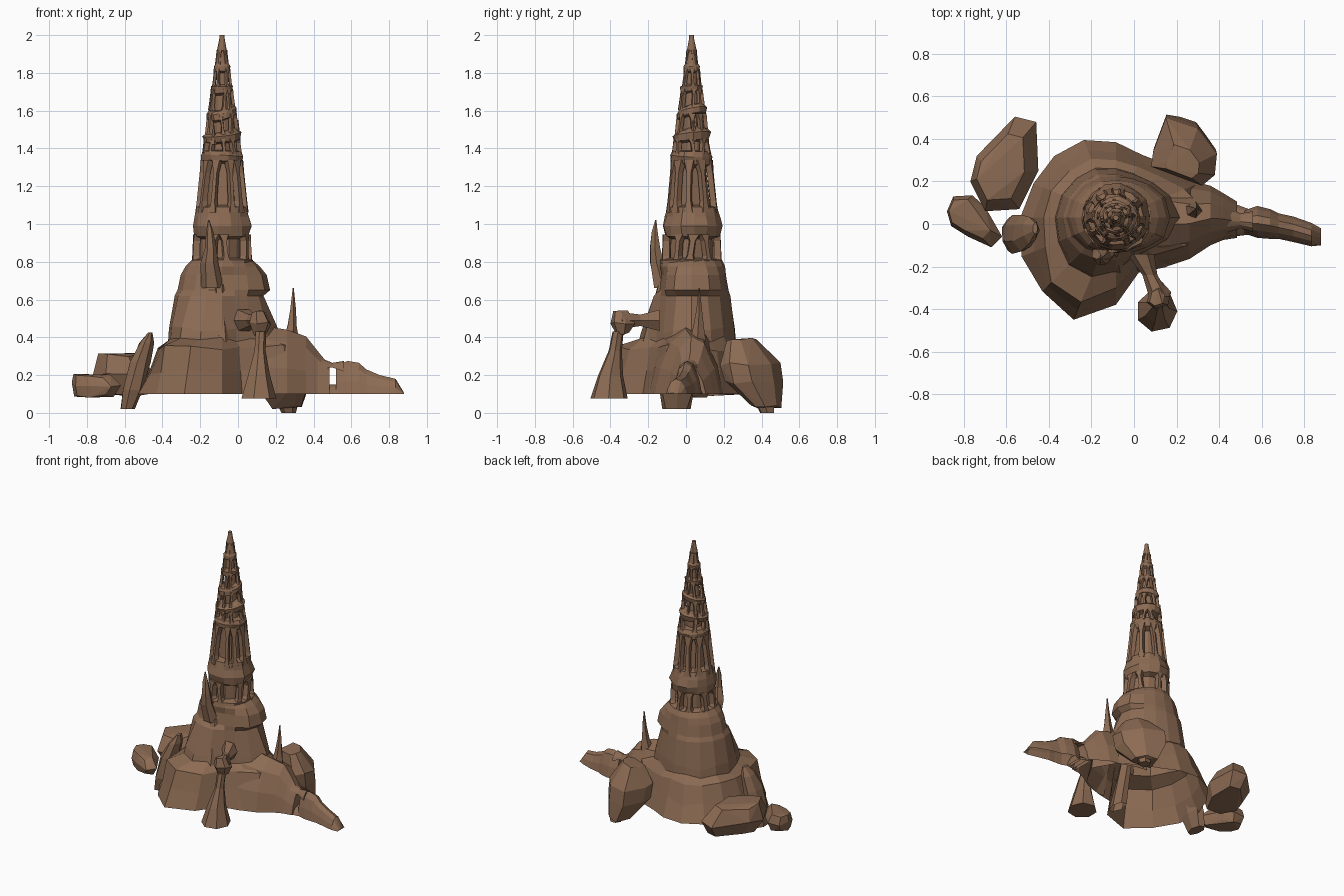
import bpy, bmesh, math, random
from mathutils import Vector

random.seed(7)
rock = bpy.data.materials.new("brown rock")
rock.diffuse_color = (0.262, 0.147, 0.087, 1)
AX, AY = -0.085, 0.03          # tower axis


def finish(name, bm):
    bmesh.ops.recalc_face_normals(bm, faces=bm.faces)
    # the mountain is an open shell underneath
    flat = [f for f in bm.faces if all(abs(v.co.z - .1) < 1e-4 for v in f.verts)]
    bmesh.ops.delete(bm, geom=flat, context='FACES_ONLY')
    me = bpy.data.meshes.new(name)
    bm.to_mesh(me)
    bm.free()
    me.materials.append(rock)
    ob = bpy.data.objects.new(name, me)
    bpy.context.collection.objects.link(ob)
    return ob


def add_loft(bm, rings, start_cap=True):
    vs = [[bm.verts.new(p) for p in r] for r in rings]
    n = len(rings[0])
    for a, b in zip(vs, vs[1:]):
        for i in range(n):
            j = (i + 1) % n
            bm.faces.new((a[i], a[j], b[j], b[i]))
    if start_cap:
        bm.faces.new(vs[0])
    bm.faces.new(vs[-1])


def loft(name, rings, start_cap=True):
    bm = bmesh.new()
    add_loft(bm, rings, start_cap)
    return finish(name, bm)


def ring(x, y, z, rx, ry, n=7, jit=0.0, phase=0.0):
    out = []
    for i in range(n):
        a = 2 * math.pi * i / n + phase
        k = 1 + random.uniform(-jit, jit)
        out.append((x + rx * k * math.cos(a), y + ry * k * math.sin(a), z))
    return out


def tube(name, secs, n=7, jit=0.12):
    return loft(name, [ring(*s, n=n, jit=jit) for s in secs])


def boulder(name, outline, levels):
    # convex chunk: plan outline repeated at levels (z, scale, shift x, shift y)
    cx = sum(p[0] for p in outline) / len(outline)
    cy = sum(p[1] for p in outline) / len(outline)
    bm = bmesh.new()
    for z, s, dx, dy in levels:
        for x, y in outline:
            bm.verts.new((cx + (x - cx) * s + dx, cy + (y - cy) * s + dy, z + random.uniform(-.012, .012)))
    r = bmesh.ops.convex_hull(bm, input=bm.verts)
    bmesh.ops.delete(bm, geom=[g for g in set(r["geom_interior"] + r["geom_unused"])
                               if isinstance(g, bmesh.types.BMVert)], context='VERTS')
    return finish(name, bm)


# mountain base: 16 radii around the axis every 22.5 degrees, per height
foot = (.48, .42, .35, .32, .355, .395, .41, .42, .45, .48, .49, .52, .41, .28, .33, .42)
shelf = (.45, .35, .28, .26, .27, .30, .31, .33, .34, .36, .43, .43, .33, .24, .25, .35)
waist = (.22, .22, .21, .20, .205, .22, .23, .24, .25, .25, .235, .215, .20, .18, .19, .21)


def scaled(rad, s):
    return tuple(r * s for r in rad)


def mix(a, b, f):
    return tuple(p + (q - p) * f for p, q in zip(a, b))


ledge = (.255, .25, .22, .2, .195, .205, .215, .225, .235, .225, .205, .185, .17, .17, .2, .245)
levels = [(.10, foot), (.22, mix(foot, shelf, .55)), (.345, shelf), (.385, mix(shelf, waist, .6)),
          (.44, mix(shelf, waist, .66)), (.62, waist), (.65, ledge), (.73, scaled(ledge, .93)),
          (.775, mix(ledge, (.165,) * 16, .6)), (.81, (.16,) * 16)]
base = []
for z, rad in levels:
    j = .02 if .2 < z < .6 else 0
    base.append([(AX + r * math.cos(i * math.pi / 8), AY + r * math.sin(i * math.pi / 8),
                  z + random.uniform(-j, j)) for i, r in enumerate(rad)])
loft("mountain_base", base)


# side ridge running out to the right, broken by a small arch
def ridge(name, secs, start_cap=True):
    rings = []
    for x, yc, w, z0, z1 in secs:
        h = z1 - z0
        prof = [(-1, 0), (-.85, .4), (-.55, .8), (-.1, 1), (.4, .88), (.8, .45), (1, 0)]
        rings.append([(x, yc + w * a, z0 + h * b) for a, b in prof])
    return loft(name, rings, start_cap)


ridge("ridge_shoulder", [(.09, .02, .225, .1, .47), (.17, .02, .215, .1, .455), (.26, .02, .185, .1, .44),
                         (.36, .04, .14, .1, .405), (.42, .035, .11, .1, .33), (.485, .02, .085, .1, .25)], False)
ridge("ridge_tail", [(.52, .01, .055, .1, .25), (.58, .01, .075, .1, .275), (.64, .0, .07, .1, .265),
                     (.68, -.01, .06, .1, .23), (.75, -.025, .06, .1, .20), (.835, -.05, .055, .1, .18),
                     (.88, -.06, .04, .1, .105)])
ridge("arch_top", [(.44, .02, .06, .235, .29), (.5, .015, .035, .24, .265), (.56, .01, .05, .22, .275)])
ridge("arch_floor", [(.46, .02, .08, .1, .15), (.54, .01, .06, .1, .15)])

# tower core: (z, radius); recessed stretches sit behind the columns
core = [(.79, .16), (.81, .16), (.82, .115), (.92, .11), (.935, .145), (.99, .158), (1.04, .145),
        (1.09, .133), (1.10, .08), (1.31, .07), (1.325, .105), (1.36, .113), (1.385, .10), (1.39, .06),
        (1.43, .06), (1.44, .093), (1.475, .1), (1.49, .085), (1.50, .05), (1.56, .05), (1.57, .075),
        (1.60, .08), (1.615, .068), (1.62, .042), (1.69, .037), (1.70, .056), (1.73, .06), (1.74, .03),
        (1.80, .028), (1.81, .042), (1.835, .044), (1.85, .034), (1.91, .024), (1.925, .025),
        (1.98, .014), (2.0, .013)]
rings = []
for k, (z, r) in enumerate(core):
    tilt = .016 * math.sin(z * 9) if 1.3 < z < 1.8 else 0
    rg = ring(AX, AY, z, r, r, n=14, jit=.06, phase=.1)
    rings.append([(x, y, pz + tilt * (x - AX + y - AY) / max(r, .01)) for x, y, pz in rg])
loft("tower_core", rings)


# flared columns in every tier: z0, z1, radius low, radius high, count, thickness
def columns(name, z0, z1, r0, r1, n, t):
    bm = bmesh.new()
    for i in range(n):
        a = 2 * math.pi * (i + random.uniform(-.22, .22)) / n
        lean = random.uniform(-.18, .18)
        fat = random.uniform(.8, 1.35)
        secs = []
        for f, w in ((0, 1.8), (.22, .95), (.75, .9), (1, 2)):
            r = r0 + (r1 - r0) * f - t * .8
            ang = a + lean * f
            c, s = math.cos(ang), math.sin(ang)
            x, y, z = AX + r * c, AY + r * s, z0 + (z1 - z0) * f
            secs.append([(x + c * t * u - s * t * w * fat * v, y + s * t * u + c * t * w * fat * v, z)
                         for u, v in ((.9, -.6), (.9, .6), (-.8, .8), (-.8, -.8))])
        add_loft(bm, secs)
    finish(name, bm)


columns("lower_arcade", .80, .945, .157, .15, 9, .021)
columns("tall_columns", 1.06, 1.34, .138, .108, 10, .018)
columns("middle_columns", 1.37, 1.45, .104, .094, 9, .014)
columns("upper_columns", 1.475, 1.585, .088, .077, 8, .012)
columns("high_columns", 1.60, 1.715, .072, .057, 8, .010)
columns("top_columns", 1.725, 1.82, .053, .043, 7, .008)
columns("tip_columns", 1.83, 1.92, .038, .027, 6, .006)

# pointed rock needles
tube("ridge_needle", [(.275, .06, .38, .05, .045), (.285, .065, .46, .028, .028),
                      (.29, .07, .55, .015, .015), (.292, .07, .66, .003, .003)], n=5)
tube("front_needle", [(-.14, -.12, .66, .06, .05), (-.15, -.155, .79, .045, .04), (-.145, -.165, .87, .03, .03),
                      (-.15, -.165, .96, .02, .018), (-.155, -.16, 1.02, .004, .004)], n=6)
for i, (a, r, z) in enumerate(((.1, .085, 1.44), (2.4, .088, 1.43), (4.2, .09, 1.42))):
    x, y = AX + r * math.cos(a), AY + r * math.sin(a)
    tube(f"small_needle_{i}", [(x, y, z, .016, .016), (x, y, z + .05, .01, .01),
                               (x, y, z + .11, .002, .002)], n=5)

# narrow fold on the front of the mountain
tube("front_fold", [(-.07, -.26, .1, .04, .08), (-.08, -.19, .36, .035, .05), (-.1, -.12, .68, .03, .03)], n=6)

# natural arch in front: foot, knob and arm to the mountain
tube("stalk_foot", [(.105, -.41, .075, .1, .1), (.11, -.4, .2, .06, .07), (.115, -.375, .33, .03, .035),
                    (.12, -.36, .43, .03, .03)], n=7, jit=.06)
boulder("stalk_knob", [(.06, -.37), (.1, -.40), (.16, -.38), (.175, -.32), (.13, -.27), (.08, -.29)],
        [(.42, .55, 0, 0), (.48, 1, 0, 0), (.54, .6, -.01, -.01)])
arm = []
for f, s in ((0, .05), (.5, .035), (1, .065)):
    x, y, z = .12 - .09 * f, -.34 + .2 * f, .49
    arm.append([(x + s * math.cos(k * 1.047), y, z + s * math.sin(k * 1.047)) for k in range(6)])
loft("stalk_arm", arm)

# boulders and leaning slab around the foot
boulder("back_left_boulder", [(-.56, .505), (-.46, .48), (-.45, .25), (-.54, .07), (-.70, .06), (-.77, .2), (-.74, .32)],
        [(.10, .75, .02, 0), (.2, 1, 0, 0), (.305, .7, -.02, -.01)])
boulder("left_boulder", [(-.88, .06), (-.85, .13), (-.76, .135), (-.70, .08), (-.62, -.06), (-.67, -.11), (-.78, -.06), (-.86, -.01)],
        [(.09, .8, -.01, 0), (.15, 1, 0, 0), (.195, .75, -.02, .01)])
boulder("back_right_boulder", [(.15, .51), (.30, .46), (.39, .34), (.38, .24), (.32, .19), (.08, .28), (.09, .35)],
        [(.03, .5, .02, .08), (.16, .97, 0, .01), (.26, 1, 0, -.01), (.385, .5, -.01, -.05)])
tube("back_right_boulder_point", [(.27, .43, .0, .04, .04), (.25, .4, .12, .09, .07)], n=6)
tube("leaning_slab", [(-.585, -.05, .02, .04, .075), (-.56, -.045, .12, .06, .095), (-.52, -.04, .27, .055, .09),
                      (-.485, -.03, .37, .04, .06), (-.465, -.02, .425, .012, .03)], n=7)
